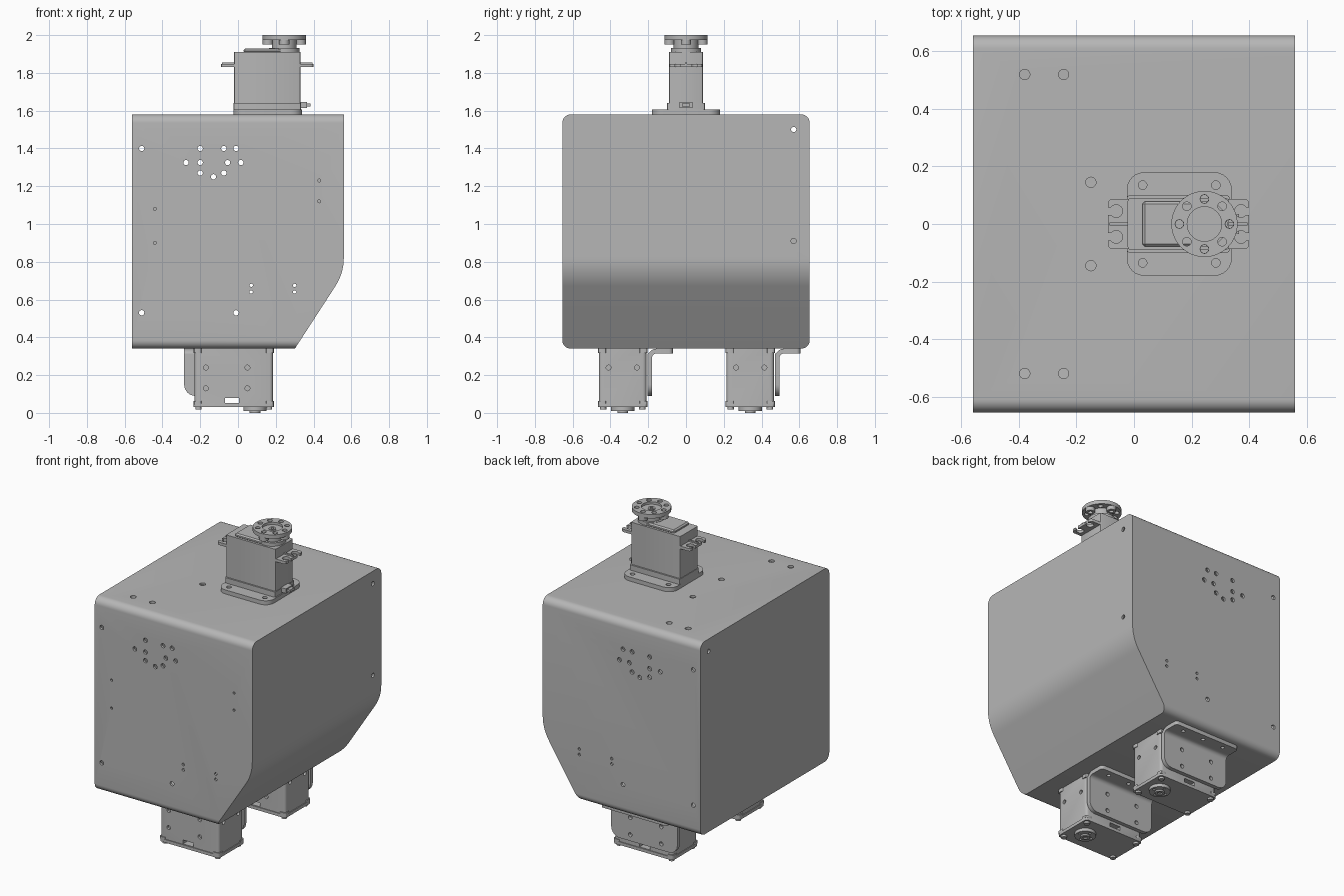
import bpy
import bmesh
import math

old = bpy.data.objects.get("Cube")
if old:
    bpy.data.objects.remove(old, do_unlink=True)

GREY = (0.47, 0.47, 0.47, 1)
mat = bpy.data.materials.new("plain grey")
mat.use_nodes = True
mat.diffuse_color = GREY
mat.node_tree.nodes["Principled BSDF"].inputs["Base Color"].default_value = GREY


def circle(cx, cy, r, n=24):
    return [(cx + r * math.cos(math.tau * i / n), cy + r * math.sin(math.tau * i / n))
            for i in range(n)]


def rounded(x0, x1, y0, y1, r, n=6, corners=(1, 1, 1, 1)):
    """Rounded rectangle; corners run upper right, upper left, lower left, lower right."""
    pts = []
    centres = [(x1, y1, -1, -1), (x0, y1, 1, -1), (x0, y0, 1, 1), (x1, y0, -1, 1)]
    for k, (x, y, sx, sy) in enumerate(centres):
        if not corners[k]:
            pts.append((x, y))
            continue
        for i in range(n + 1):
            a = math.pi / 2 * (k + i / n)
            pts.append((x + sx * r + r * math.cos(a), y + sy * r + r * math.sin(a)))
    return pts


def rect(x0, x1, y0, y1):
    return [(x0, y0), (x1, y0), (x1, y1), (x0, y1)]


def build(name, *prisms):
    """Each prism is (outline, axis, low, high)."""
    bm = bmesh.new()
    place = {"x": lambda p, h: (h, p[0], p[1]),
             "y": lambda p, h: (p[0], h, p[1]),
             "z": lambda p, h: (p[0], p[1], h)}
    for pts, axis, lo, hi in prisms:
        low = [bm.verts.new(place[axis](p, lo)) for p in pts]
        high = [bm.verts.new(place[axis](p, hi)) for p in pts]
        bm.faces.new(low)
        bm.faces.new(high)
        for i in range(len(pts)):
            j = (i + 1) % len(pts)
            bm.faces.new((low[i], low[j], high[j], high[i]))
    bmesh.ops.recalc_face_normals(bm, faces=bm.faces)
    mesh = bpy.data.meshes.new(name)
    bm.to_mesh(mesh)
    bm.free()
    mesh.materials.append(mat)
    ob = bpy.data.objects.new(name, mesh)
    bpy.context.collection.objects.link(ob)
    return ob


def apply(ob, kind, **settings):
    m = ob.modifiers.new(kind, kind)
    for key, value in settings.items():
        setattr(m, key, value)
    bpy.context.view_layer.objects.active = ob
    bpy.ops.object.modifier_apply(modifier=m.name)


def cut(ob, *prisms, operation="DIFFERENCE"):
    tool = build("cutter", *prisms)
    tool.hide_render = True
    apply(ob, "BOOLEAN", object=tool, operation=operation, solver="EXACT")
    bpy.data.objects.remove(tool, do_unlink=True)


# Housing: rounded sleeve trimmed to the sloped side profile, then hollowed
housing = build("housing", (rounded(-0.655, 0.655, 0.34, 1.58, 0.045, 8), "x", -0.56, 0.56))
bend = []
for i in range(11):
    t = i / 10
    a, b, c = (1 - t) ** 2, 2 * t * (1 - t), t * t
    bend.append((a * 0.515 + (b + c) * 0.56, a * 0.67 + b * 0.74 + c * 0.82))
side = [(-0.6, 0.3), (0.275, 0.3)] + bend + [(0.56, 1.7), (-0.6, 1.7)]
cut(housing, (side, "y", -0.8, 0.8), operation="INTERSECT")
apply(housing, "SOLIDIFY", thickness=0.02, offset=-1)

# Housing holes, through front and back
holes = [(x, 1.40) for x in (-0.51, -0.2, -0.075, -0.01)]
holes += [(x, 1.325) for x in (-0.275, -0.2, -0.055, 0.015)]
holes += [(-0.2, 1.27), (-0.075, 1.27), (-0.13, 1.25), (-0.51, 0.53), (-0.01, 0.53)]
cutters = [(circle(x, z, 0.014, 16), "y", -0.8, 0.8) for x, z in holes]
cutters += [(circle(x, z, 0.009, 12), "y", -0.8, 0.8) for x in (0.07, 0.3) for z in (0.64, 0.675)]
# Front only, top and side holes
cutters += [(circle(x, z, 0.008, 12), "y", -0.7, -0.6)
            for x, z in ((0.43, 1.23), (0.43, 1.12), (-0.44, 1.08), (-0.44, 0.9))]
cutters += [(circle(x, s * y, 0.018, 16), "z", 1.5, 1.65)
            for s in (-1, 1) for x, y in ((-0.38, 0.52), (-0.245, 0.52), (-0.15, 0.145))]
cutters += [(circle(0.57, z, 0.014, 16), "x", 0.5, 0.6) for z in (0.91, 1.5)]
cutters += [(circle(0.57, 1.5, 0.014, 16), "x", -0.6, -0.5)]
cut(housing, *cutters)

# Top motor: mounting plate
plate = build("top_mount_plate", (rounded(-0.025, 0.34, -0.18, 0.18, 0.06), "z", 1.58, 1.606))
cut(plate, *[(circle(x, s * 0.135, 0.015, 16), "z", 1.5, 1.7)
             for x in (0.03, 0.285) for s in (-1, 1)])

# Top motor: case, raised lid and cable plug
build("top_motor_base", (rounded(-0.025, 0.333, -0.1, 0.1, 0.01, 2), "z", 1.606, 1.64))
build("top_motor_case", (rounded(-0.022, 0.33, -0.09, 0.09, 0.01, 2), "z", 1.64, 1.91))
lid = build("top_motor_lid", (rect(0.03, 0.25, -0.078, 0.078), "z", 1.905, 1.93))
apply(lid, "BEVEL", width=0.008, segments=1)
build("top_motor_collar", (circle(0.245, 0, 0.08, 32), "z", 1.905, 1.932))
build("top_cable_plug", (rect(0.33, 0.365, -0.035, 0.035), "z", 1.615, 1.645),
      (rect(0.365, 0.385, -0.022, 0.022), "z", 1.622, 1.638))

# Top motor: ears with open slots and stiffening ribs
ears = build("top_motor_ears", (rounded(-0.09, 0.4, -0.087, 0.087, 0.015, 3), "z", 1.83, 1.848))
for end, hole in ((-0.09, -0.062), (0.4, 0.372)):
    for y in (-0.045, 0.045):
        cut(ears, (circle(hole, y, 0.022), "z", 1.8, 1.9))
        cut(ears, (rect(min(end, hole) - 0.01, max(end, hole) + 0.01, y - 0.013, y + 0.013),
                   "z", 1.8, 1.9))
build("ear_ribs", (rect(-0.085, -0.02, -0.006, 0.006), "z", 1.845, 1.856),
      (rect(0.328, 0.395, -0.006, 0.006), "z", 1.845, 1.856))

# Output horn with recessed centre, ring of holes and four bosses
HX = 0.245
horn = build("output_horn", (circle(HX, 0, 0.115, 48), "z", 1.975, 2.0))
ring = [(HX + 0.087 * math.cos(k * math.pi / 4), 0.087 * math.sin(k * math.pi / 4))
        for k in range(8)]
cut(horn, (circle(HX, 0, 0.06, 32), "z", 1.985, 2.1),
    *[(circle(x, y, 0.015, 16), "z", 1.95, 2.1) for x, y in ring])
hub = build("horn_hub", (circle(HX, 0, 0.065, 32), "z", 1.93, 1.976))
bosses = build("horn_bosses", *[(circle(x, y, 0.027, 20), "z", 1.95, 1.976) for x, y in ring[::2]])
cut(bosses, *[(circle(x, y, 0.014, 16), "z", 1.9, 2.1) for x, y in ring[::2]])
screw = build("horn_screw", (circle(HX, 0, 0.022), "z", 1.98, 1.99))
cut(screw, (circle(HX, 0, 0.011, 6), "z", 1.984, 2.1))


def lower_motor(tag, cy):
    """Motor hanging under the housing, with its angle bracket on the back side."""
    x0, x1, y0, y1 = -0.235, 0.19, cy - 0.13, cy + 0.13
    case = build(tag + "_case",
                 (rounded(x0 + 0.005, x1 - 0.005, y0 + 0.005, y1 - 0.005, 0.018, 3), "z", 0.05, 0.345))
    pockets = [(circle(x, z, 0.013, 16), "y", a, a + 0.04)
               for x in (-0.17, 0.05) for z in (0.13, 0.24) for a in (y0 - 0.02, y1 - 0.02)]
    pockets += [(circle(cy + s * 0.075, 0.24, 0.013, 16), "x", a, a + 0.04)
                for s in (-1, 1) for a in (x0 - 0.02, x1 - 0.02)]
    pockets += [(rect(-0.07, 0.005, 0.053, 0.078), "y", y0 - 0.1, y1 + 0.1)]
    cut(case, *pockets)

    # Bottom cap, corner clips and screw studs
    build(tag + "_cap", (rounded(x0, x1, y0, y1, 0.018, 3), "z", 0.03, 0.05))
    clips, studs = [], []
    for sx, ex in ((1, x0), (-1, x1)):
        for sy, ey in ((1, y0), (-1, y1)):
            xs, ys = sorted((ex, ex + sx * 0.045)), sorted((ey, ey + sy * 0.045))
            outline = rounded(*xs, *ys, 0.012, 3)
            clips += [(outline, "z", 0.045, 0.062), (outline, "z", 0.318, 0.342)]
            studs.append((circle(ex + sx * 0.026, ey + sy * 0.026, 0.017, 16), "z", 0.017, 0.031))
    build(tag + "_clips", *clips)
    build(tag + "_studs", *studs)

    # Output disc underneath
    disc = build(tag + "_output_disc", (circle(0.09, cy, 0.062, 32), "z", 0.01, 0.031))
    cut(disc, *[(circle(0.09 + 0.043 * math.cos(k * math.pi / 2),
                        cy + 0.043 * math.sin(k * math.pi / 2), 0.008, 12), "z", 0.0, 0.025)
                for k in range(4)])
    boss = build(tag + "_output_boss", (circle(0.09, cy, 0.028), "z", 0.0, 0.012))
    cut(boss, (circle(0.09, cy, 0.014, 16), "z", -0.01, 0.008))

    # Angle bracket: upright with rounded lower corners, bend and flange
    upright = build(tag + "_bracket_upright",
                    (rounded(-0.285, 0.185, 0.09, 0.315, 0.06, 8, (0, 0, 1, 1)), "y", y1, y1 + 0.025))
    cut(upright, *[(circle(x, z, 0.013, 16), "y", y1 + 0.005, y1 + 0.1)
                   for x in (-0.17, 0.05) for z in (0.13, 0.24)])
    arc = [(math.cos(k * math.pi / 16), math.sin(k * math.pi / 16)) for k in range(9)]
    corner = [(y1 + 0.05 - 0.05 * c, 0.29 + 0.05 * s) for c, s in arc]
    corner += [(y1 + 0.05 - 0.025 * c, 0.29 + 0.025 * s) for c, s in reversed(arc)]
    build(tag + "_bracket_bend", (corner, "x", -0.285, 0.185))
    flange = build(tag + "_bracket_flange",
                   (rounded(-0.285, 0.185, y1 + 0.05, y1 + 0.135, 0.02, 4, (1, 1, 0, 0)),
                    "z", 0.315, 0.34))
    cut(flange, *[(circle(x, y1 + 0.095, 0.012, 16), "z", 0.3, 0.335)
                  for x in (-0.2, -0.05, 0.1)])


lower_motor("front_lower_motor", -0.335)
lower_motor("back_lower_motor", 0.34)

# Smooth the rounded parts, keep edges crisp
bpy.ops.object.select_all(action="DESELECT")
for ob in bpy.context.collection.objects:
    if ob.type == "MESH" and mat.name in ob.data.materials:
        ob.select_set(True)
        bpy.context.view_layer.objects.active = ob
bpy.ops.object.shade_smooth_by_angle(angle=math.radians(30))
